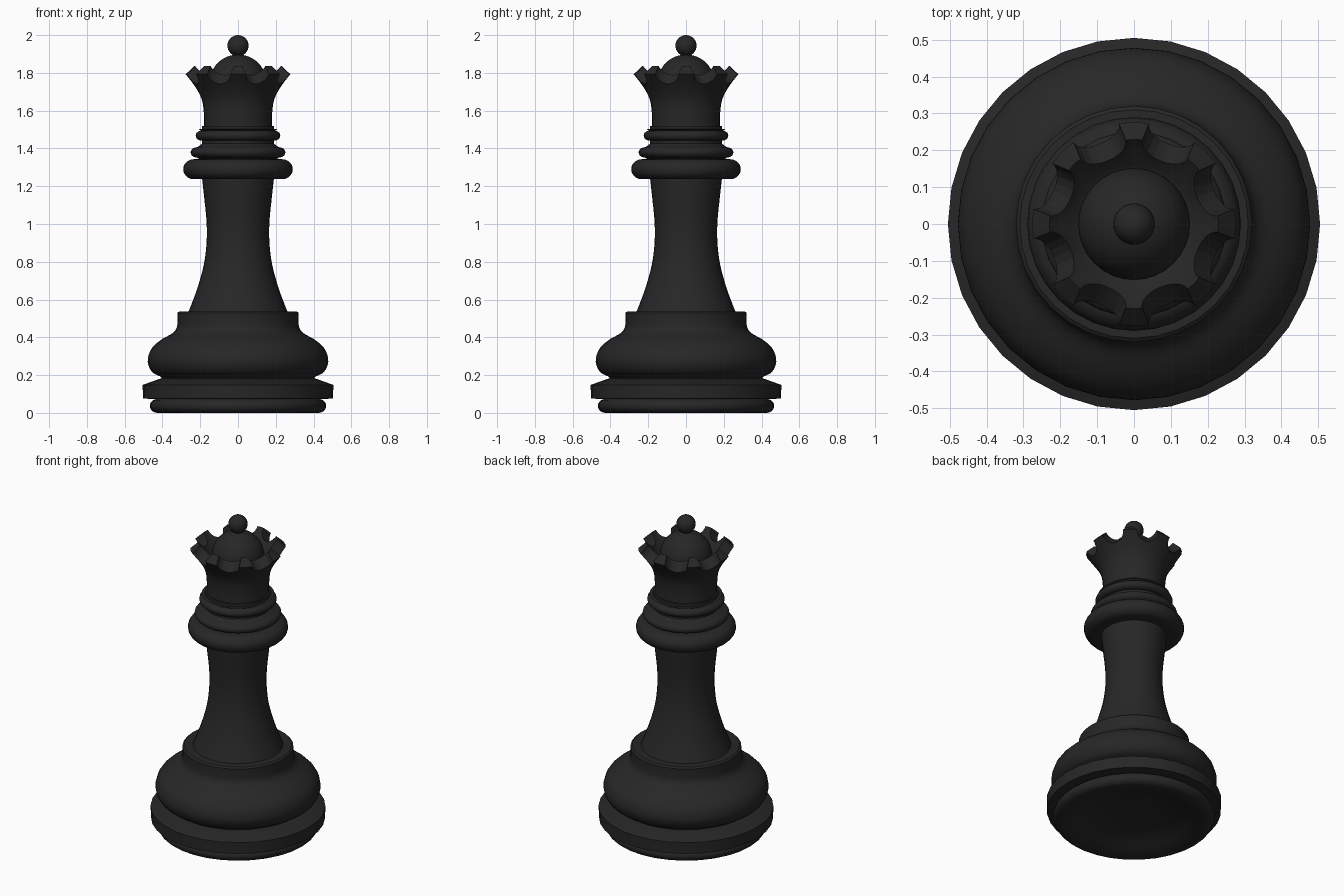
import bpy, bmesh, math
from mathutils import Vector

if "Cube" in bpy.data.objects:
    bpy.data.objects.remove(bpy.data.objects["Cube"])

SEG = 32
dark = bpy.data.materials.new("dark")
dark.diffuse_color = (0.02, 0.02, 0.02, 1)
dark.use_nodes = True
dark.node_tree.nodes["Principled BSDF"].inputs["Base Color"].default_value = dark.diffuse_color


def smooth(pts, n=4):
    """Catmull-Rom curve through profile points."""
    p = [Vector(a) for a in pts]
    p = [2 * p[0] - p[1]] + p + [2 * p[-1] - p[-2]]
    out = []
    for i in range(1, len(p) - 2):
        a, b, c, d = p[i - 1:i + 3]
        for k in range(n):
            t = k / n
            out.append(0.5 * (2 * b + (c - a) * t + (2 * a - 5 * b + 4 * c - d) * t * t
                              + (3 * b - a - 3 * c + d) * t ** 3))
    return [tuple(v) for v in out] + [tuple(p[-2])]


def arc(r, z, rx, rz, a0=-90, a1=90, n=10):
    """Elliptic arc in the profile plane."""
    return [(r + rx * math.cos(math.radians(a0 + (a1 - a0) * k / n)),
             z + rz * math.sin(math.radians(a0 + (a1 - a0) * k / n))) for k in range(n + 1)]


def finish(ob):
    bpy.ops.object.select_all(action='DESELECT')
    ob.select_set(True)
    bpy.context.view_layer.objects.active = ob
    bpy.ops.object.shade_smooth_by_angle(angle=math.radians(35))


def lathe(name, profile):
    """Revolve an (r, z) profile around z."""
    bm = bmesh.new()
    vs = [bm.verts.new((max(r, 0), 0, z)) for r, z in profile]
    es = [bm.edges.new(e) for e in zip(vs, vs[1:])]
    bmesh.ops.spin(bm, geom=vs + es, cent=(0, 0, 0), axis=(0, 0, 1),
                   angle=2 * math.pi, steps=SEG, use_duplicate=False)
    bmesh.ops.remove_doubles(bm, verts=bm.verts, dist=1e-4)
    bmesh.ops.recalc_face_normals(bm, faces=bm.faces)
    me = bpy.data.meshes.new(name)
    bm.to_mesh(me)
    bm.free()
    ob = bpy.data.objects.new(name, me)
    bpy.context.collection.objects.link(ob)
    me.materials.append(dark)
    finish(ob)
    return ob


# foot ring with a shallow hollow underneath
lathe("foot", [(0, 0.07)] + smooth([(0.12, 0.067), (0.25, 0.05), (0.37, 0.008)], 3)
      + arc(0.425, 0.037, 0.042, 0.037) + [(0.40, 0.08), (0, 0.08)])
# wide disk
lathe("base_disk", [(0, 0.072), (0.503, 0.075), (0.505, 0.148), (0.41, 0.182), (0, 0.182)])
# swelling pedestal
lathe("pedestal", [(0, 0.175), (0.40, 0.178)]
      + smooth([(0.41, 0.192), (0.455, 0.217), (0.478, 0.272), (0.46, 0.337), (0.41, 0.385),
                (0.35, 0.42), (0.325, 0.45), (0.32, 0.49), (0.32, 0.53)])
      + [(0.31, 0.538), (0, 0.538)])
# shaft
lathe("shaft", [(0, 0.52), (0.268, 0.52)]
      + smooth([(0.258, 0.545), (0.215, 0.66), (0.18, 0.79), (0.166, 0.91), (0.167, 1.02),
                (0.178, 1.13), (0.19, 1.24)]) + [(0.19, 1.52), (0, 1.52)])
# collars
lathe("lower_collar", [(0.15, 1.237)] + arc(0.235, 1.29, 0.055, 0.053) + [(0.2, 1.347), (0.15, 1.347)])
lathe("middle_collar", [(0.15, 1.34), (0.2, 1.345)] + arc(0.215, 1.379, 0.036, 0.028)
      + [(0.19, 1.425), (0.15, 1.425)])
lathe("upper_collar", [(0.15, 1.442)] + arc(0.195, 1.468, 0.029, 0.026)
      + [(0.21, 1.503), (0.15, 1.503)])

# crown wall with scalloped notches
crown = lathe("crown", [(0, 1.49), (0.18, 1.49)]
              + smooth([(0.18, 1.505), (0.18, 1.57), (0.187, 1.64), (0.205, 1.69),
                        (0.238, 1.743), (0.277, 1.793)])
              + [(0.23, 1.837), (0.16, 1.76), (0.14, 1.75), (0, 1.75)])
for k in range(8):
    a = math.radians(22.5 + 45 * k)
    axis = Vector((-0.73 * math.cos(a), -0.73 * math.sin(a), 0.68))
    bpy.ops.mesh.primitive_cylinder_add(
        vertices=20, radius=0.068, depth=0.15,
        location=(0.255 * math.cos(a), 0.255 * math.sin(a), 1.817),
        rotation=axis.to_track_quat('Z', 'Y').to_euler())
    cutter = bpy.context.object
    cutter.name = "notch_cutter"
    cutter.hide_render = True
    cutter.data.materials.append(dark)
    bpy.context.view_layer.objects.active = crown
    m = crown.modifiers.new("notch", 'BOOLEAN')
    m.operation = 'DIFFERENCE'
    m.solver = 'EXACT'
    m.object = cutter
    bpy.ops.object.modifier_apply(modifier=m.name)
    bpy.data.objects.remove(cutter)
finish(crown)

# dome and finial ball
lathe("dome", [(0, 1.74)] + arc(0, 1.745, 0.152, 0.152, 0, 90, 12))
lathe("finial_ball", arc(0, 1.944, 0.056, 0.056, -90, 90, 16))
